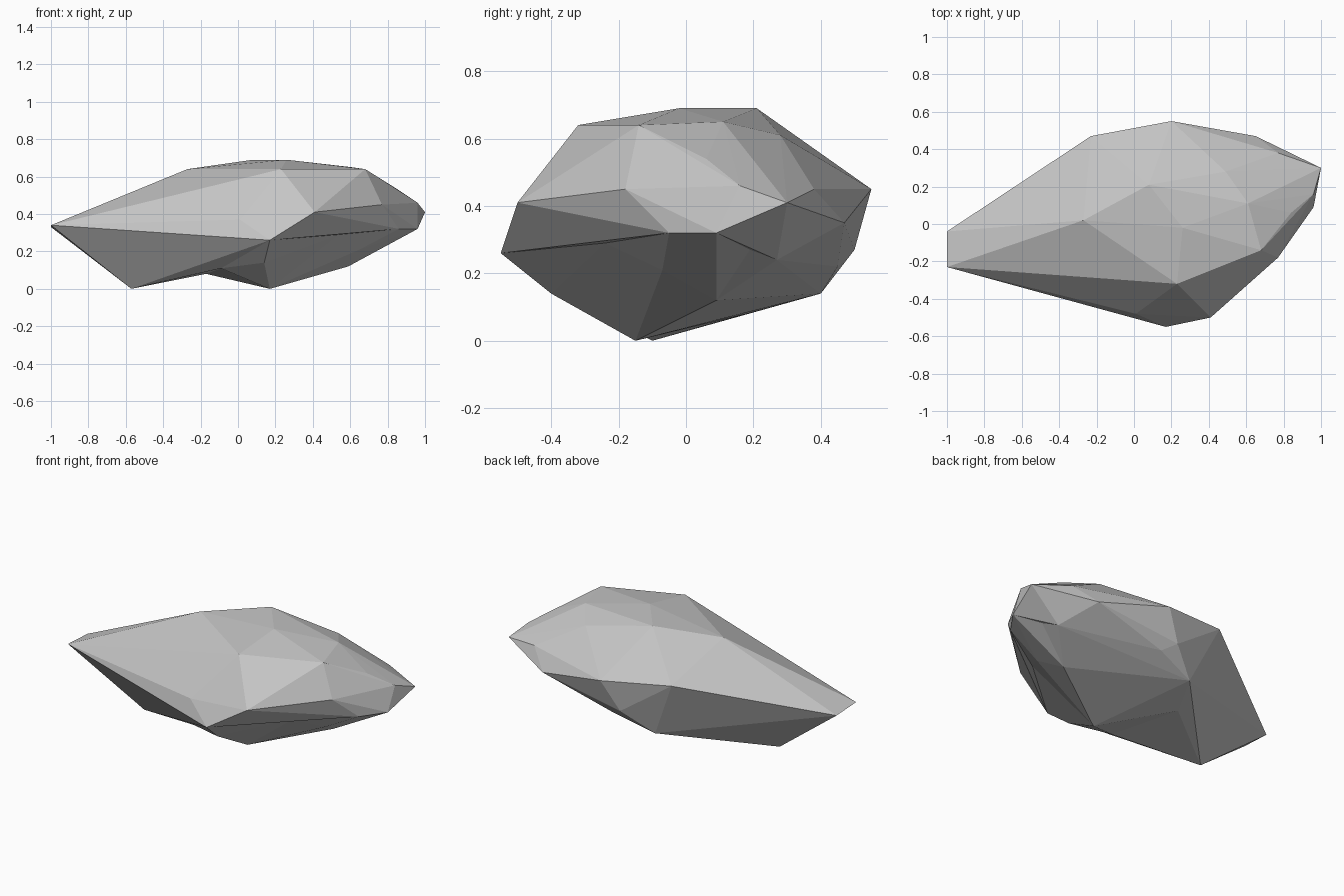
import bpy
import bmesh
from mathutils import Vector
from mathutils.geometry import closest_point_on_tri

# Remove only the default cube
default_cube = bpy.data.objects.get("Cube")
if default_cube:
    bpy.data.objects.remove(default_cube, do_unlink=True)


def make_material(name, colour):
    """Flat matte material, same colour in viewport and render."""
    mat = bpy.data.materials.new(name)
    mat.use_nodes = True
    mat.diffuse_color = colour
    shader = mat.node_tree.nodes["Principled BSDF"]
    shader.inputs["Base Color"].default_value = colour
    shader.inputs["Roughness"].default_value = 0.9
    return mat


def distance_to_face(face, point):
    """Distance from a point to a triangular face."""
    corners = [vert.co for vert in face.verts]
    return (closest_point_on_tri(point, *corners) - point).length


def chip_corner(bm, point):
    """Split the nearest facet and pull its centre onto the chipped corner."""
    nearest = min(bm.faces, key=lambda face: distance_to_face(face, point))
    poked = bmesh.ops.poke(bm, faces=[nearest])
    poked["verts"][0].co = point


def in_front_hollow(vert):
    """Corners around the hollow low on the front of the blunt lobe."""
    x, y, z = vert.co
    return x > 0.1 and y < -0.04 and z < 0.3 + 0.2 * x


def carve_hollow(bm, inside, deepest):
    """Replace the chosen facets with a fan that meets at the deepest point."""
    region = [face for face in bm.faces if all(inside(v) for v in face.verts)]
    edges = {edge for face in region for edge in face.edges}
    rim = [edge for edge in edges
           if sum(face in region for face in edge.link_faces) == 1]
    bmesh.ops.delete(bm, geom=region, context="FACES_ONLY")
    centre = bm.verts.new(deepest)
    for edge in rim:
        bm.faces.new([*edge.verts, centre])
    inner = [edge for edge in edges if edge.is_valid and not edge.link_faces]
    bmesh.ops.delete(bm, geom=inner, context="EDGES")


def build_lobe(name, corners, material, hollow=None):
    """Wrap the corners in a faceted shell, with chips and an optional hollow."""
    bm = bmesh.new()
    for corner in corners:
        bm.verts.new(corner)
    bmesh.ops.convex_hull(bm, input=bm.verts[:], use_existing_faces=False)
    loose = [vert for vert in bm.verts if not vert.link_faces]
    chips = [vert.co.copy() for vert in loose]
    bmesh.ops.delete(bm, geom=loose, context="VERTS")
    if hollow:
        carve_hollow(bm, in_front_hollow, hollow)
        for chip in chips:
            chip_corner(bm, chip)
    bmesh.ops.recalc_face_normals(bm, faces=bm.faces[:])

    mesh = bpy.data.meshes.new(name)
    bm.to_mesh(mesh)
    bm.free()
    mesh.materials.append(material)
    lobe = bpy.data.objects.new(name, mesh)
    bpy.context.scene.collection.objects.link(lobe)
    return lobe


# Chipped corners of the stone, grouped by region
narrow_end = [(-1, -.23, .34), (-1, -.04, .33), (-.57, -.1, 0)]
crown = [(-.27, .02, .64), (.08, .21, .69), (.26, -.02, .69), (.23, -.32, .64)]
front_side = [
    (.17, -.55, .26), (.01, -.48, .37), (-.15, -.43, .26), (-.09, -.3, .11),
]
back_side = [
    (-.23, .47, .5), (0, .45, .49), (.2, .55, .45), (.1, .5, .27),
    (.18, .45, .22), (-.07, .4, .14), (-.17, .18, .08),
]
blunt_end = [
    (.61, .11, .65), (.68, -.14, .64), (.49, .28, .61), (.84, .06, .54),
    (.77, -.18, .45), (.96, .16, .46), (.86, -.05, .32), (.96, .09, .32),
    (1, .3, .41), (.77, .38, .45), (.83, .19, .27), (.78, .27, .24),
    (.65, .47, .35), (.41, -.5, .41), (.14, -.4, .14), (.17, -.15, 0),
    (.65, -.07, .21), (.59, .09, .12),
]
front_hollow = Vector((.54, -.24, .29))

# Two lobes share a waist, leaving a shallow groove across the underside
stone_grey = make_material("stone grey", (0.56, 0.56, 0.56, 1))
waist = crown + front_side + back_side
stone = build_lobe("faceted_stone", waist + blunt_end, stone_grey, front_hollow)
narrow_lobe = build_lobe("narrow_lobe", waist + narrow_end, stone_grey)

# Fuse the lobes into one solid stone
fuse = stone.modifiers.new("fuse_lobes", "BOOLEAN")
fuse.operation = "UNION"
fuse.solver = "EXACT"
fuse.object = narrow_lobe
bpy.context.view_layer.objects.active = stone
bpy.ops.object.modifier_apply(modifier=fuse.name)
bpy.data.objects.remove(narrow_lobe, do_unlink=True)
stone.data.shade_flat()
